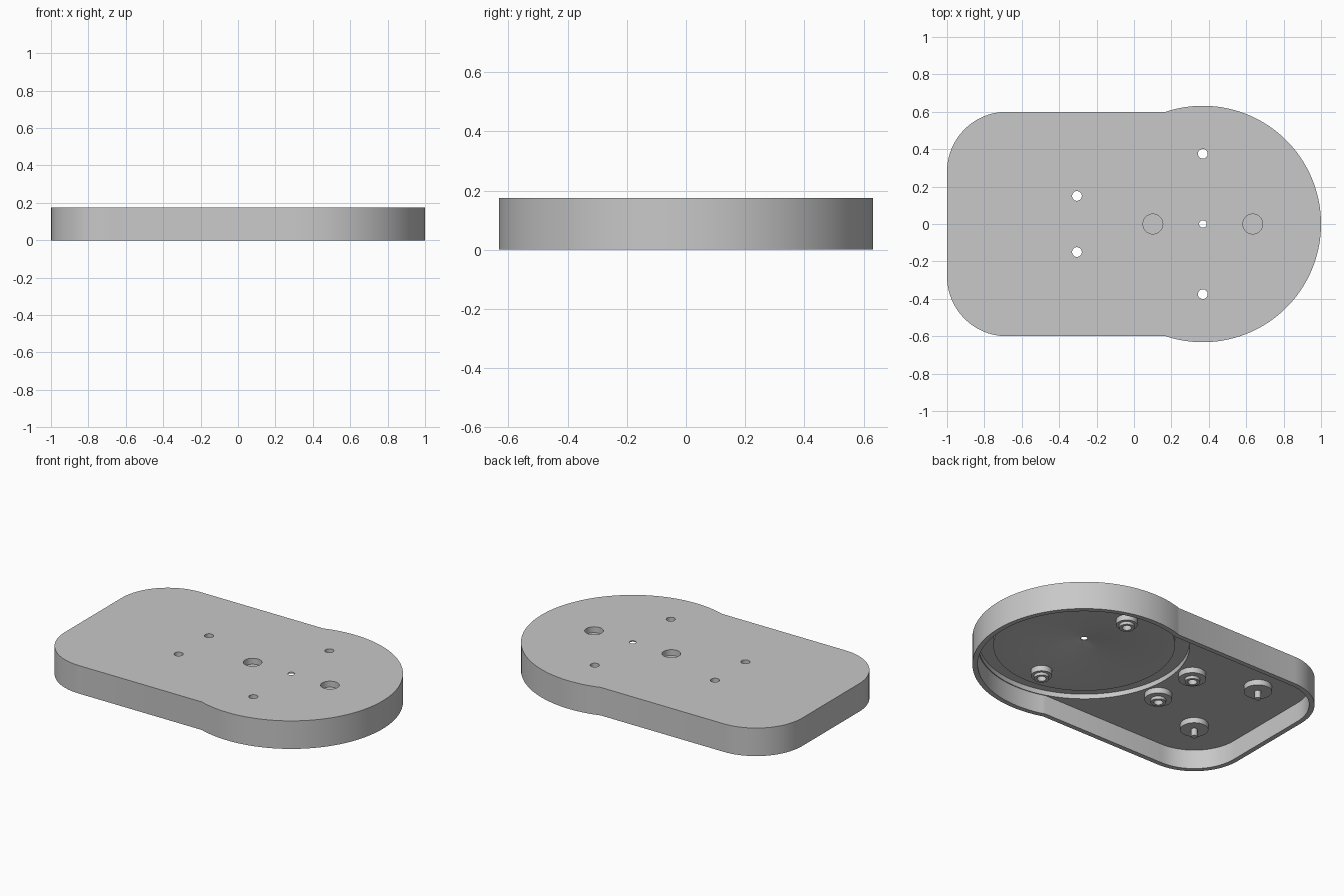
import bpy, bmesh
from math import sin, cos, pi, asin

cube = bpy.data.objects.get("Cube")
if cube:
    bpy.data.objects.remove(cube)

HEIGHT, WALL = 0.175, 0.03
DISC_X, DISC_R = 0.368, 0.632
HALF_Y, CORNER = 0.6, 0.32
DECK_Z, MOAT_Z, DISC_Z = 0.12, 0.15, 0.125

grey = bpy.data.materials.new("satin_grey")
grey.use_nodes = True
colour = (0.58, 0.58, 0.58, 1)
grey.diffuse_color = colour
grey.node_tree.nodes["Principled BSDF"].inputs["Base Color"].default_value = colour


def finish(name, bm):
    bmesh.ops.recalc_face_normals(bm, faces=bm.faces)
    mesh = bpy.data.meshes.new(name)
    bm.to_mesh(mesh)
    bm.free()
    mesh.materials.append(grey)
    obj = bpy.data.objects.new(name, mesh)
    bpy.context.collection.objects.link(obj)
    return obj


def arc(cx, cy, r, a, b, n):
    return [(cx + r * cos(a + (b - a) * i / n), cy + r * sin(a + (b - a) * i / n)) for i in range(n + 1)]


def prism(name, outline, z0, z1):
    bm = bmesh.new()
    face = bm.faces.new([bm.verts.new((x, y, z0)) for x, y in outline])
    top = bmesh.ops.extrude_face_region(bm, geom=[face])["geom"]
    bmesh.ops.translate(bm, vec=(0, 0, z1 - z0), verts=[v for v in top if isinstance(v, bmesh.types.BMVert)])
    return finish(name, bm)


def lathe(name, x, y, profile, n=40):
    """Revolve a closed radius/height profile about a vertical axis."""
    bm = bmesh.new()
    rings = []
    for r, z in profile:
        if r == 0:
            rings.append([bm.verts.new((x, y, z))] * n)
        else:
            rings.append([bm.verts.new((x + r * cos(2 * pi * i / n), y + r * sin(2 * pi * i / n), z)) for i in range(n)])
    for k, ring in enumerate(rings):
        nxt = rings[(k + 1) % len(rings)]
        for i in range(n):
            j = (i + 1) % n
            corners = list(dict.fromkeys((ring[i], ring[j], nxt[j], nxt[i])))
            if len(corners) > 2:
                bm.faces.new(corners)
    return finish(name, bm)


def cylinder(name, x, y, r, z0, z1, n=40):
    return lathe(name, x, y, [(0, z0), (r, z0), (r, z1), (0, z1)], n)


def cut(obj, cutter):
    mod = obj.modifiers.new(cutter.name, "BOOLEAN")
    mod.operation, mod.solver, mod.object = "DIFFERENCE", "EXACT", cutter
    bpy.context.view_layer.objects.active = obj
    bpy.ops.object.modifier_apply(modifier=mod.name)
    bpy.data.objects.remove(cutter)


def housing_outline(inset):
    """Rounded rectangle merged with a larger disc at one end."""
    r, c, h = DISC_R - inset, CORNER - inset, HALF_Y - inset
    meet = pi - asin(h / r)
    return (arc(DISC_X, 0, r, -meet, meet, 110)
            + arc(-1 + CORNER, HALF_Y - CORNER, c, pi / 2, pi, 20)
            + arc(-1 + CORNER, CORNER - HALF_Y, c, pi, 1.5 * pi, 20))


# Hollow housing, open underneath
housing = prism("housing", housing_outline(0), 0, HEIGHT)
cut(housing, prism("cavity", housing_outline(WALL), -0.1, DECK_Z))

# Round pocket: outer moat, raised disc, conical dish in the middle
cut(housing, lathe("pocket", DISC_X, 0, [
    (0, 0.09), (0.597, 0.09), (0.597, MOAT_Z), (0.514, MOAT_Z), (0.514, DISC_Z),
    (0.25, DISC_Z), (0, 0.172)], 128))

# Centre hole, blind sockets and screw holes
cut(housing, cylinder("centre_hole", DISC_X, 0, 0.02, 0, 0.3))
for dx in (-0.267, 0.267):
    cut(housing, cylinder("socket", DISC_X + dx, 0, 0.053, 0.138, 0.3))
for side, tag in ((1, "left"), (-1, "right")):
    for name, x, y, r, base, tip in (("rear_boss", -0.305, 0.15, 0.078, DECK_Z, 0.085),
                                     ("disc_boss", DISC_X, 0.375, 0.06, DISC_Z, 0.09)):
        cut(housing, cylinder("screw_hole", x, side * y, 0.026, 0, 0.3))
        # Boss with a low collar round its screw hole
        lathe(f"{name}_{tag}", x, side * y, [
            (r, base + 0.01), (r, tip), (0.043, tip), (0.043, tip - 0.018),
            (0.026, tip - 0.018), (0.026, base + 0.01)])
    # Foot pad with a locating pin
    lathe(f"pin_boss_{tag}", -0.68, side * 0.28, [
        (0, DECK_Z + 0.01), (0.08, DECK_Z + 0.01), (0.08, 0.086), (0.018, 0.086), (0.018, 0.04), (0, 0.04)])

for obj in bpy.context.scene.objects:
    if obj.type == "MESH":
        bpy.ops.object.select_all(action="DESELECT")
        obj.select_set(True)
        bpy.context.view_layer.objects.active = obj
        bpy.ops.object.shade_smooth_by_angle(angle=0.5)
